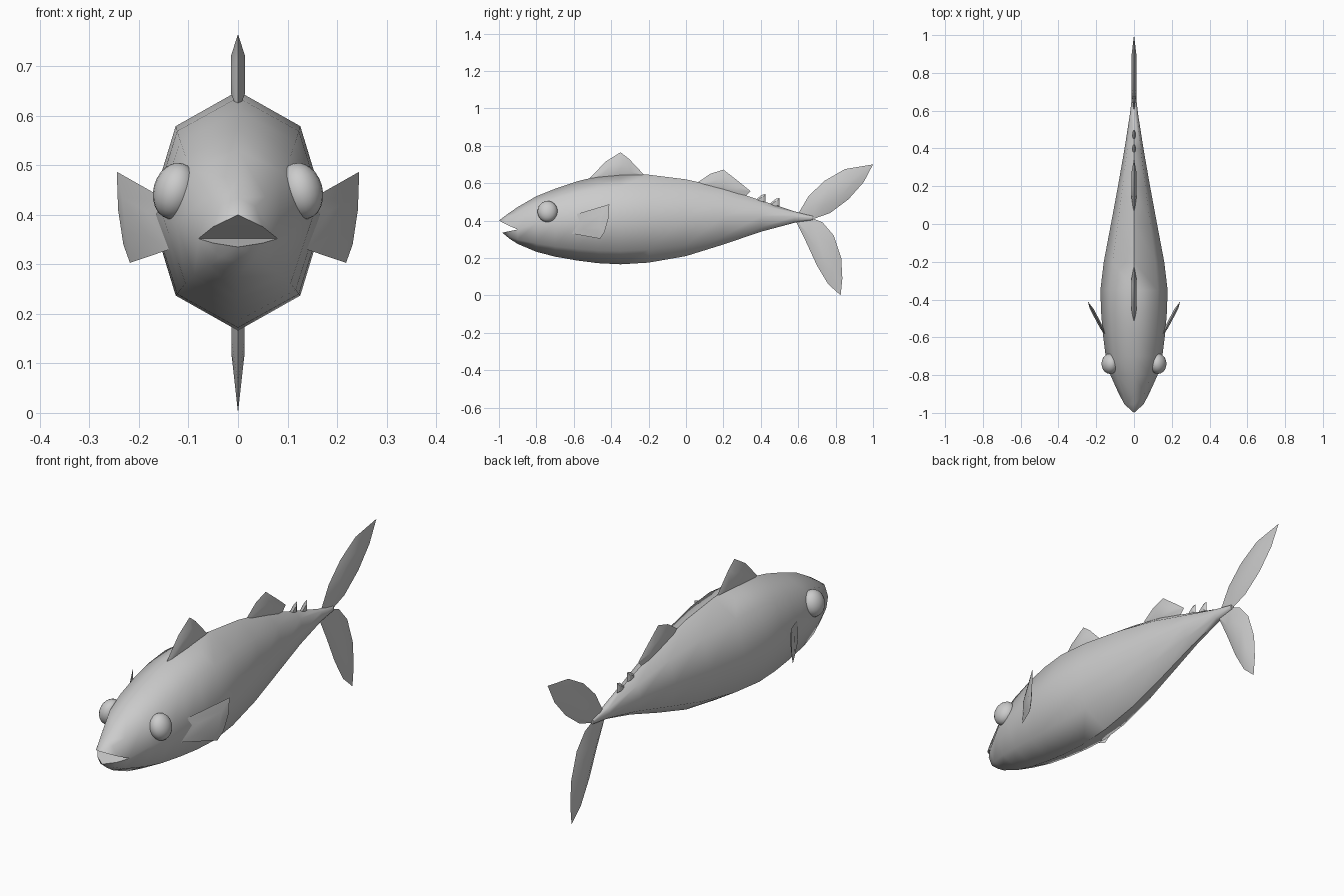
import bpy, bmesh, math

if "Cube" in bpy.data.objects:
    bpy.data.objects.remove(bpy.data.objects["Cube"])


def finish(bm, name, angle):
    bmesh.ops.recalc_face_normals(bm, faces=bm.faces)
    me = bpy.data.meshes.new(name)
    bm.to_mesh(me)
    bm.free()
    ob = bpy.data.objects.new(name, me)
    bpy.context.collection.objects.link(ob)
    bpy.ops.object.select_all(action='DESELECT')
    ob.select_set(True)
    bpy.context.view_layer.objects.active = ob
    bpy.ops.object.shade_smooth_by_angle(angle=math.radians(angle))
    return ob


def arc(bm, y, w, mid, end, steps):
    # quarter-turn points of an elliptical section, from the given angle steps
    return [bm.verts.new((w * math.cos(k * math.pi / 4), y,
                          mid + abs(end - mid) * math.sin(k * math.pi / 4))) for k in steps]


def strip(bm, a, b):
    for i in range(len(a) - 1):
        bm.faces.new((a[i], a[i + 1], b[i + 1], b[i]))


def fan(bm, a, tip):
    for i in range(len(a) - 1):
        bm.faces.new((a[i], a[i + 1], tip))


# Body: eight-sided sections (y, half width, top, middle, bottom)
stations = [(-.9, .08, .472, .352, .275), (-.8, .125, .53, .385, .233), (-.7, .15, .57, .392, .207),
            (-.58, .165, .61, .40, .186), (-.47, .174, .637, .405, .172), (-.35, .178, .65, .408, .166),
            (-.2, .16, .645, .41, .175), (0, .122, .62, .415, .21), (.2, .085, .575, .423, .272),
            (.4, .05, .508, .424, .34), (.58, .022, .449, .42, .388), (.68, .01, .425, .415, .402)]
bm = bmesh.new()
rings = []
for y, w, top, mid, bot in stations:
    ring = arc(bm, y, w, mid, top, range(5)) + arc(bm, y, w, mid, bot, range(5, 8))
    rings.append(ring + ring[:1])
for a, b in zip(rings, rings[1:]):
    strip(bm, a, b)
bm.faces.new(rings[-1][:-1])

# Jaws with an open mouth wedge between them
r = rings[0]
upper = arc(bm, -.955, .05, .376, .434, range(5))
lower = arc(bm, -.945, .05, .343, .304, range(4, 9))
strip(bm, r[:5], upper)
strip(bm, r[4:], lower)
utip, ltip = bm.verts.new((0, -1, .4)), bm.verts.new((0, -.982, .335))
fan(bm, upper, utip)
fan(bm, lower, ltip)
for jaw, tip in ((upper, utip), (lower[::-1], ltip)):
    bm.faces.new((r[0], r[4], jaw[4], jaw[0]))
    bm.faces.new((jaw[0], jaw[4], tip))
finish(bm, "body", 60)


# Fins: thin lens built from a side outline, optionally swept sideways
def fin(name, outline, thick, sweep=None, side=1):
    bm = bmesh.new()
    n = len(outline)
    cy, cz = (sum(p[i] for p in outline) / n for i in (0, 1))

    def vert(x, y, z):
        if sweep:
            x = side * (x + sweep[0] + sweep[1] * (y - sweep[2]))
        return bm.verts.new((x, y, z))

    rim = [vert(0, y, z) for y, z in outline]
    for s in (-1, 1):
        inner = [vert(s * thick, cy + .5 * (y - cy), cz + .5 * (z - cz)) for y, z in outline]
        strip(bm, rim + rim[:1], inner + inner[:1])
        bm.faces.new(inner)
    return finish(bm, name, 25)


fin("front_dorsal_fin", [(-.53, .61), (-.43, .715), (-.35, .765), (-.305, .73), (-.22, .64), (-.37, .61)], .014)
fin("rear_dorsal_fin", [(.05, .595), (.13, .65), (.2, .672), (.28, .61), (.345, .557), (.31, .52), (.18, .55)], .012)
for i, (y, z) in enumerate([(.365, .505), (.44, .484)]):
    fin(f"finlet_{i + 1}", [(y, z), (y + .04, z + .032), (y + .06, z + .037), (y + .06, z - .01), (y + .03, z - .02)], .007)
fin("upper_tail_fin", [(.59, .42), (.655, .53), (.74, .612), (.85, .675), (1, .7), (.95, .605),
                       (.87, .515), (.77, .44), (.68, .408)], .013)
fin("lower_tail_fin", [(.58, .41), (.64, .29), (.7, .16), (.76, .06), (.827, 0), (.836, .09),
                       (.83, .2), (.79, .32), (.73, .39), (.67, .415)], .013)

# Paired pectoral fins and eyes
for s, label in ((-1, "left"), (1, "right")):
    fin(f"{label}_pectoral_fin", [(-.6, .43), (-.41, .487), (-.415, .41), (-.435, .34), (-.46, .303), (-.61, .33)],
        .01, (.16, .53, -.57), s)
    bpy.ops.mesh.primitive_uv_sphere_add(segments=20, ring_count=12, radius=1, location=(s * .127, -.74, .448),
                                         rotation=(0, -s * math.radians(15), 0))
    eye = bpy.context.object
    eye.name = f"{label}_eye"
    eye.scale = (.044, .054, .058)
    bpy.ops.object.shade_smooth()
